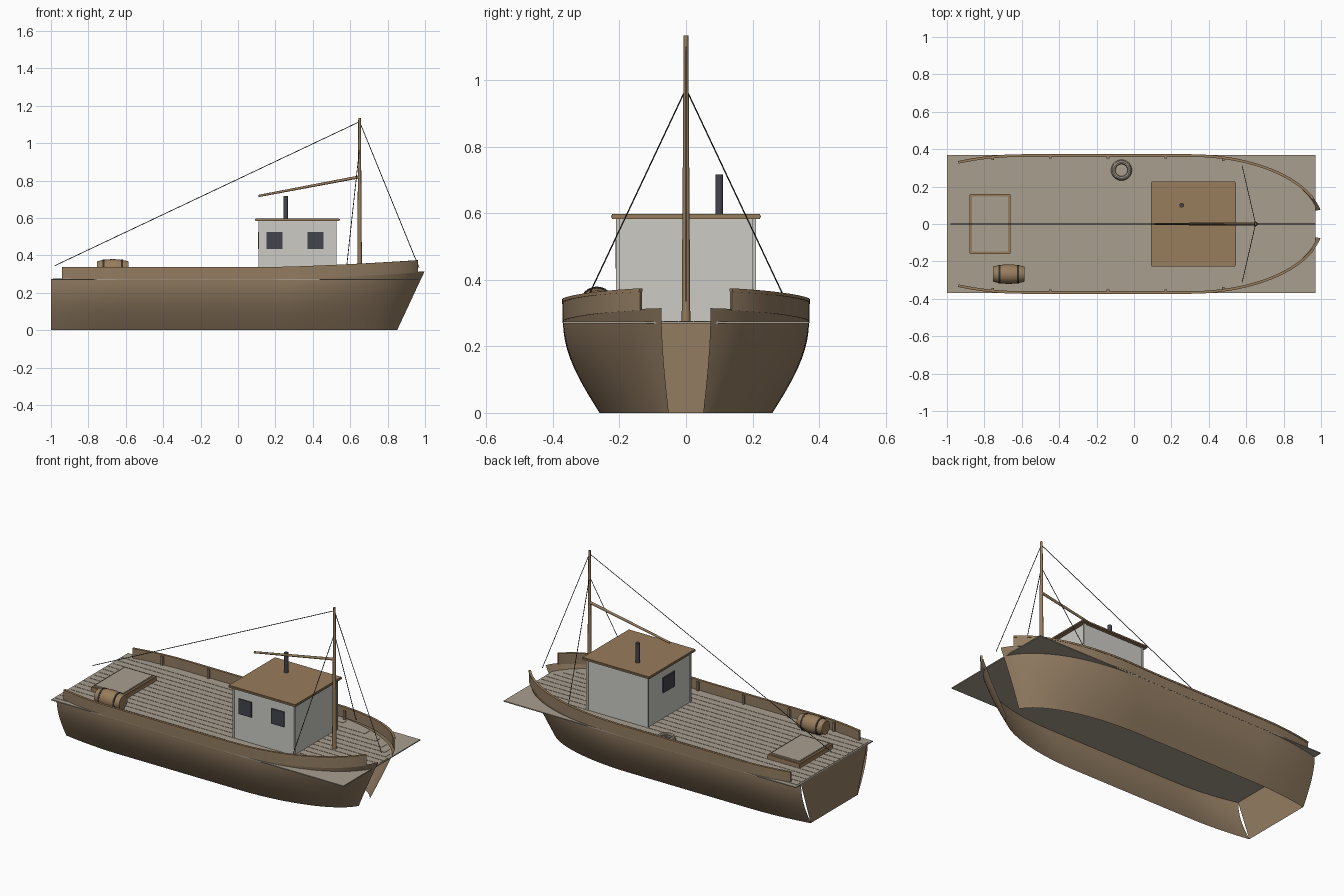
import bpy, bmesh, math
from mathutils import Vector

cube = bpy.data.objects.get("Cube")
if cube:
    bpy.data.objects.remove(cube, do_unlink=True)


def material(name, r, g, b):
    def lin(c):
        c /= 255
        return c / 12.92 if c <= 0.04045 else ((c + 0.055) / 1.055) ** 2.4
    m = bpy.data.materials.new(name)
    col = (lin(r), lin(g), lin(b), 1)
    m.diffuse_color = col
    m.use_nodes = True
    m.node_tree.nodes["Principled BSDF"].inputs["Base Color"].default_value = col
    return m


HULL = material("hull wood", 146, 124, 98)
TRIM = material("trim wood", 152, 125, 92)
DECK = material("weathered deck", 169, 159, 143)
PAINT = material("white paint", 204, 203, 197)
GLASS = material("dark glass", 68, 68, 78)
IRON = material("black iron", 50, 48, 48)


def finish(name, bm, mat, smooth=False, fix=True):
    if fix:
        bmesh.ops.recalc_face_normals(bm, faces=bm.faces)
    me = bpy.data.meshes.new(name)
    bm.to_mesh(me)
    bm.free()
    me.materials.append(mat)
    ob = bpy.data.objects.new(name, me)
    bpy.context.collection.objects.link(ob)
    if smooth:
        bpy.ops.object.select_all(action="DESELECT")
        ob.select_set(True)
        bpy.context.view_layer.objects.active = ob
        bpy.ops.object.shade_smooth_by_angle(angle=math.radians(35))
    return ob


def box(name, lo, hi, mat, bevel=0):
    bm = bmesh.new()
    bmesh.ops.create_cube(bm, size=1)
    for v in bm.verts:
        v.co = [a + (b - a) * (c + 0.5) for a, b, c in zip(lo, hi, v.co)]
    if bevel:
        bmesh.ops.bevel(bm, geom=bm.edges[:], offset=bevel, segments=2, affect="EDGES")
    return finish(name, bm, mat)


def rod(name, a, b, r1, r2, mat, sides=12):
    a, b = Vector(a), Vector(b)
    bm = bmesh.new()
    bmesh.ops.create_cone(bm, cap_ends=True, segments=sides, radius1=r1, radius2=r2,
                          depth=(b - a).length)
    bm.transform((b - a).to_track_quat("Z", "Y").to_matrix().to_4x4())
    bmesh.ops.translate(bm, verts=bm.verts, vec=(a + b) / 2)
    return finish(name, bm, mat, True)


def loft(name, rows, mat, closed=False, mirror=True):
    """Skin a list of equal cross-sections; closed sections get end caps."""
    bm = bmesh.new()
    grid = [[bm.verts.new(p) for p in row] for row in rows]
    n = len(grid[0])
    for r, q in zip(grid, grid[1:]):
        for i in range(n if closed else n - 1):
            j = (i + 1) % n
            bm.faces.new((r[i], r[j], q[j], q[i]))
    if closed:
        bm.faces.new(grid[0])
        bm.faces.new(grid[-1])
    ob = finish(name, bm, mat, True, fix=closed)
    if mirror:
        ob.modifiers.new("other side", "MIRROR").use_axis = (False, True, False)
    return ob


# Plan outlines: straight sides tucked in at the stern, elliptical bow
def plan(s, half, x0, reach, tuck):
    if s < 0.5:
        x = -1 + (x0 + 1) * s * 2
        return x, half - tuck * max(0, (-0.6 - x) / 0.4) ** 2
    a = (s - 0.5) * 2 * 1.37
    return x0 + reach * math.sin(a), half * math.cos(a)


def top_line(s):
    x, y = plan(s, 0.37, 0.3, 0.712, 0.05)
    return Vector((x, y, 0.275 + 0.04 * max(0, (x - 0.1) / 0.9) ** 1.5))


def bottom_line(s):
    x, y = plan(s, 0.26, 0.2, 0.664, 0.035)
    return Vector((x, y, 0))


# Hull shell, open at keel and stem
rows = []
for i in range(61):
    t, b = top_line(i / 60), bottom_line(i / 60)
    row = []
    for k in range(11):
        v = k / 10
        p = b.lerp(t, v)
        p.y = b.y + (t.y - b.y) * math.sin(v * math.pi / 2)
        row.append(p)
    rows.append(row[::-1])
loft("hull_shell", rows, HULL)

# Flat transom with straight edges
t, b = top_line(0), bottom_line(0)
loft("transom", [[(-0.998, -b.y, 0), (-0.998, -t.y, t.z)],
                 [(-0.998, b.y, 0), (-0.998, t.y, t.z)]], HULL, mirror=False)


# Bulwark and cap rail follow the top line
def strip(name, inner, outer, z0, z1, mat, s0=0.023, s1=0.934):
    rows = []
    for i in range(61):
        s = s0 + (s1 - s0) * i / 60
        p = top_line(s)
        d = top_line(min(s + 0.002, 1)) - top_line(s - 0.002)
        n = Vector((-d.y, d.x, 0)).normalized()
        rows.append([p + n * o + Vector((0, 0, z))
                     for o, z in ((inner, z0), (outer, z0), (outer, z1), (inner, z1))])
    loft(name, rows, mat, closed=True)


strip("bulwark", -0.009, 0.001, -0.004, 0.054, HULL)
strip("cap_rail", -0.011, 0.003, 0.052, 0.062, TRIM)

for i in range(5):
    x = -0.755 + i * 0.308
    y = 0.37 - 0.05 * max(0, (-0.6 - x) / 0.4) ** 2
    if x > 0.3:
        y = 0.37 * math.sqrt(1 - ((x - 0.3) / 0.712) ** 2)
    post = box("bulwark_post", (x - 0.007, y - 0.021, 0.275), (x + 0.007, y - 0.007, 0.33), HULL)
    post.modifiers.new("other side", "MIRROR").use_axis = (False, True, False)

# Deck sheet with thin planks
box("deck", (-1, -0.37, 0.269), (0.97, 0.37, 0.275), DECK)
for i in range(15):
    y = (i - 7) * 0.046
    edge = min((abs(y) + 0.022) / 0.362, 1)
    end = min(0.965, 0.28 + 0.7 * math.sqrt(1 - edge * edge))
    box("deck_plank", (-0.99, y - 0.0215, 0.274), (end, y + 0.0215, 0.277), DECK)

# Wheelhouse
box("cabin_walls", (0.115, -0.205, 0.275), (0.52, 0.205, 0.586), PAINT)
for x in (0.115, 0.52):
    for y in (-0.205, 0.205):
        box("cabin_corner_post", (x - 0.006, y - 0.005, 0.275), (x + 0.006, y + 0.005, 0.585), PAINT)
box("cabin_roof", (0.09, -0.226, 0.583), (0.545, 0.226, 0.598), TRIM, 0.004)
for x in (0.152, 0.372):
    box("side_window", (x, -0.212, 0.434), (x + 0.085, -0.204, 0.526), GLASS)
box("rear_window", (0.108, -0.05, 0.434), (0.116, 0.06, 0.526), GLASS)
rod("stove_pipe", (0.255, 0.1, 0.59), (0.255, 0.1, 0.717), 0.012, 0.012, GLASS, 16)

# Mast, boom and rigging
rod("mast", (0.65, 0, 0.275), (0.65, 0, 1.135), 0.013, 0.007, TRIM)
rod("boom", (0.65, 0, 0.82), (0.11, 0, 0.718), 0.008, 0.006, TRIM)
masthead, hounds = (0.65, 0, 1.115), (0.65, 0, 0.975)
rod("back_stay", masthead, (-0.98, 0, 0.345), 0.002, 0.002, IRON, 6)
rod("fore_stay", masthead, (0.968, 0, 0.335), 0.002, 0.002, IRON, 6)
for side in (-1, 1):
    rod("shroud", hounds, (0.578, side * 0.312, 0.312), 0.002, 0.002, IRON, 6)

# Cargo hatch
box("hatch_coaming", (-0.88, -0.16, 0.275), (-0.66, 0.16, 0.305), TRIM, 0.003)
box("hatch_lid", (-0.866, -0.146, 0.3), (-0.674, 0.146, 0.312), DECK, 0.002)


# Turned parts: profile of (distance along axis, radius)
def lathe(name, profile, centre, axis, mat):
    rows = []
    for h, r in profile:
        row = []
        for k in range(24):
            a = k * math.tau / 24
            c, s = r * math.cos(a), r * math.sin(a)
            row.append(Vector(centre) + Vector((h, c, s) if axis == "x" else (c, s, h)))
        rows.append(row)
    return loft(name, rows, mat, closed=True, mirror=False)


# Barrel lying on deck
def stave(h):
    return 0.052 - 0.012 * (h / 0.085) ** 2


barrel = (-0.67, -0.268, 0.328)
lathe("barrel", [(h / 100, stave(h / 100)) for h in (-8.5, -6, -4, -2, 0, 2, 4, 6, 8.5)],
      barrel, "x", TRIM)
for h in (-0.05, 0.05):
    lathe("barrel_hoop", [(h - 0.005, stave(h) + 0.002), (h + 0.005, stave(h) + 0.002)],
          barrel, "x", IRON)

# Coiled rope
for j, (radius, z) in enumerate(((0.046, 0.286), (0.042, 0.3))):
    rows = []
    for i in range(33):
        a = i * math.tau / 32
        rows.append([Vector((-0.067 + (radius + 0.01 * math.cos(k * math.tau / 8)) * math.cos(a),
                             0.288 + (radius + 0.01 * math.cos(k * math.tau / 8)) * math.sin(a),
                             z + 0.009 * math.sin(k * math.tau / 8))) for k in range(8)])
    loft("rope_coil", rows, DECK, closed=True, mirror=False)
